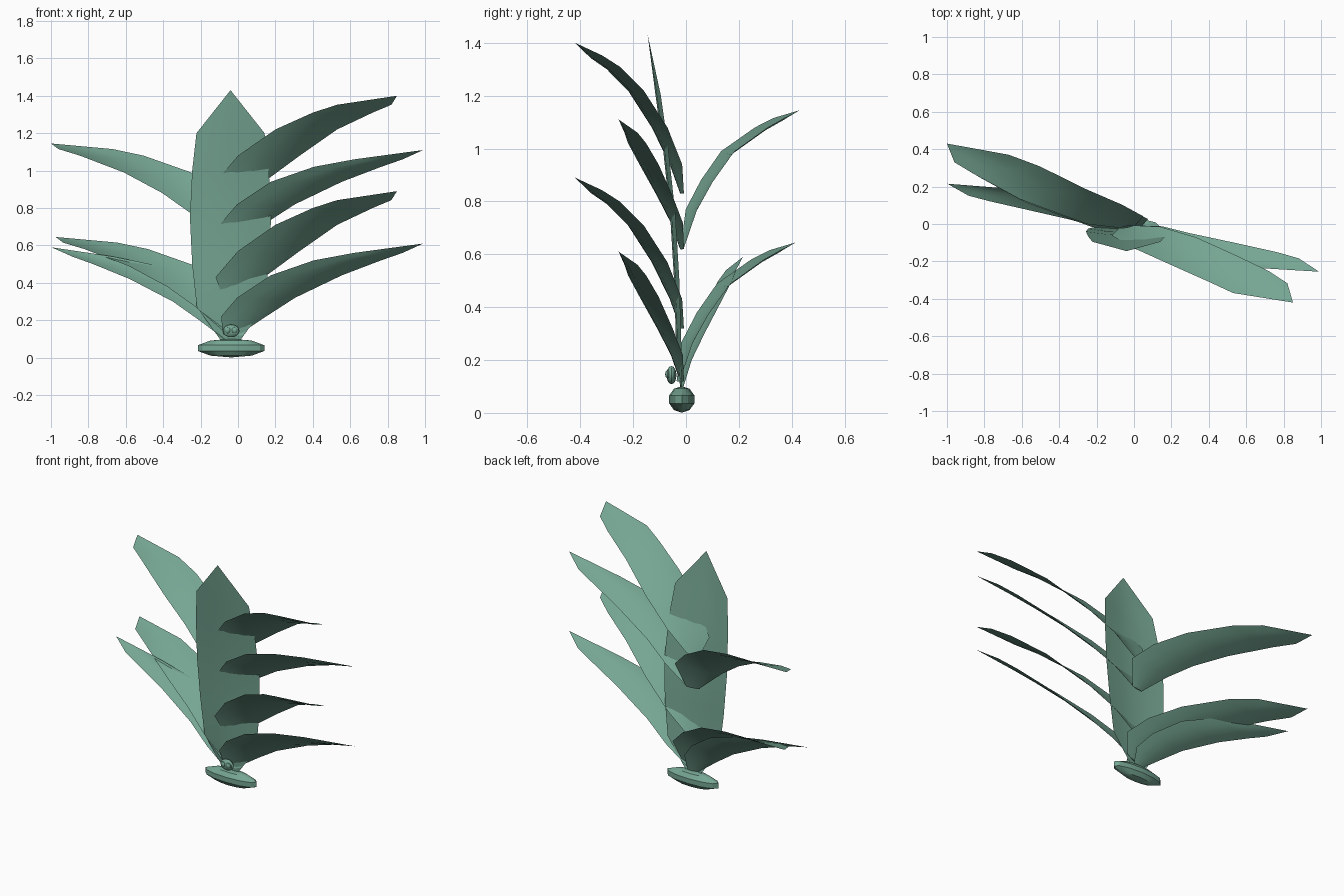
import bpy, bmesh
from mathutils import Vector

if "Cube" in bpy.data.objects:
    bpy.data.objects.remove(bpy.data.objects["Cube"])

green = bpy.data.materials.new("leaf_green")
green.diffuse_color = (0.18, 0.38, 0.29, 1)
green.use_nodes = True
green.node_tree.nodes["Principled BSDF"].inputs["Base Color"].default_value = green.diffuse_color

AXIS = Vector((-0.04, -0.015, 0))
COLUMNS = (-1, -0.5, 0, 0.5, 1)


def finish(name, bm, angle):
    mesh = bpy.data.meshes.new(name)
    bm.to_mesh(mesh)
    bm.free()
    mesh.materials.append(green)
    obj = bpy.data.objects.new(name, mesh)
    bpy.context.collection.objects.link(obj)
    bpy.ops.object.select_all(action='DESELECT')
    obj.select_set(True)
    bpy.context.view_layer.objects.active = obj
    bpy.ops.object.shade_smooth_by_angle(angle=angle)
    return obj


def leaf(name, rows, skew, cup):
    """Curved blade: rows are (x, y, z, half width), ending in a pointed tip."""
    bm = bmesh.new()
    across = Vector((1, skew, 0))
    centres = [Vector(r[:3]) for r in rows]
    previous = None
    for i, row in enumerate(rows[:-1]):
        tangent = centres[i + 1] - centres[max(i - 1, 0)]
        normal = tangent.cross(across).normalized()
        depth = cup * min(1, row[3] / 0.15)
        line = [bm.verts.new(centres[i] + across * row[3] * u
                             + normal * depth * (1 - u * u)) for u in COLUMNS]
        if previous:
            for k in range(4):
                bm.faces.new((previous[k], previous[k + 1], line[k + 1], line[k]))
        previous = line
    tip = bm.verts.new(centres[-1])
    for k in range(4):
        bm.faces.new((previous[k], previous[k + 1], tip))
    return finish(name, bm, 0.6)


def moved(rows, dx=0, dy=0, dz=0):
    return [(x + dx, y + dy, z + dz, w) for x, y, z, w in rows]


def ellipsoid(name, centre, radii, segments, rings):
    bm = bmesh.new()
    bmesh.ops.create_uvsphere(bm, u_segments=segments, v_segments=rings, radius=1)
    for v in bm.verts:
        v.co = Vector(centre) + Vector(c * r for c, r in zip(v.co, radii))
    return finish(name, bm, 0.5)


# Upright middle leaf
leaf("centre_leaf", [
    (-0.04, -0.015, 0.09, 0.05), (-0.04, -0.018, 0.27, 0.18),
    (-0.04, -0.025, 0.50, 0.205), (-0.04, -0.04, 0.75, 0.217),
    (-0.04, -0.067, 1.00, 0.205), (-0.04, -0.095, 1.20, 0.182),
    (-0.04, -0.145, 1.43, 0)], 0, -0.02)

# Wide leaves arching to the front right
wide = [(-0.04, -0.015, 0.83, 0.04), (0.01, -0.038, 0.94, 0.13),
        (0.165, -0.10, 1.08, 0.165), (0.365, -0.19, 1.22, 0.165),
        (0.56, -0.28, 1.31, 0.16), (0.675, -0.343, 1.352, 0.145),
        (0.85, -0.42, 1.40, 0)]
leaf("upper_wide_leaf", wide, 0.18, -0.015)
leaf("lower_wide_leaf", moved(wide, dz=-0.51), 0.18, -0.015)

# Long leaves reaching to the right
long = [(-0.04, -0.015, 0.62, 0.04), (0.03, -0.035, 0.72, 0.12),
        (0.15, -0.08, 0.82, 0.155), (0.365, -0.14, 0.94, 0.19),
        (0.585, -0.185, 1.02, 0.18), (0.75, -0.208, 1.06, 0.13),
        (0.99, -0.255, 1.11, 0)]
leaf("upper_long_leaf", long, 0.19, -0.015)
leaf("lower_long_leaf", moved(long, dz=-0.5), 0.19, -0.015)

# Leaves arching to the back left
back = [(-0.035, -0.015, 0.62, 0.04), (-0.10, 0.02, 0.77, 0.15),
        (-0.235, 0.08, 0.88, 0.17), (-0.43, 0.158, 0.99, 0.18),
        (-0.675, 0.285, 1.08, 0.17), (-0.815, 0.35, 1.115, 0.145),
        (-1.0, 0.43, 1.145, 0)]
leaf("upper_back_leaf", back, 0.14, 0.015)
leaf("lower_back_leaf", moved(back, 0.025, -0.015, -0.5), 0.14, 0.015)

# Low left leaf, the long leaf turned half a circle
turned = [(AXIS.x - (x - AXIS.x) * 0.93, AXIS.y - (y - AXIS.y) * 0.96,
           z - 0.52, w * 0.85) for x, y, z, w in long]
leaf("low_left_leaf", turned, 0.17, 0.015)

# Flattened bulb at the foot
ellipsoid("bulb", (-0.037, -0.016, 0.051), (0.187, 0.05, 0.05), 12, 5)

# Small bud with two round beads on its front
ellipsoid("bud", (-0.037, -0.055, 0.143), (0.045, 0.019, 0.034), 12, 8)
for side, label in ((-1, "left"), (1, "right")):
    ellipsoid(label + "_bead", (-0.037 + side * 0.018, -0.067, 0.146),
              (0.017, 0.012, 0.017), 10, 6)
